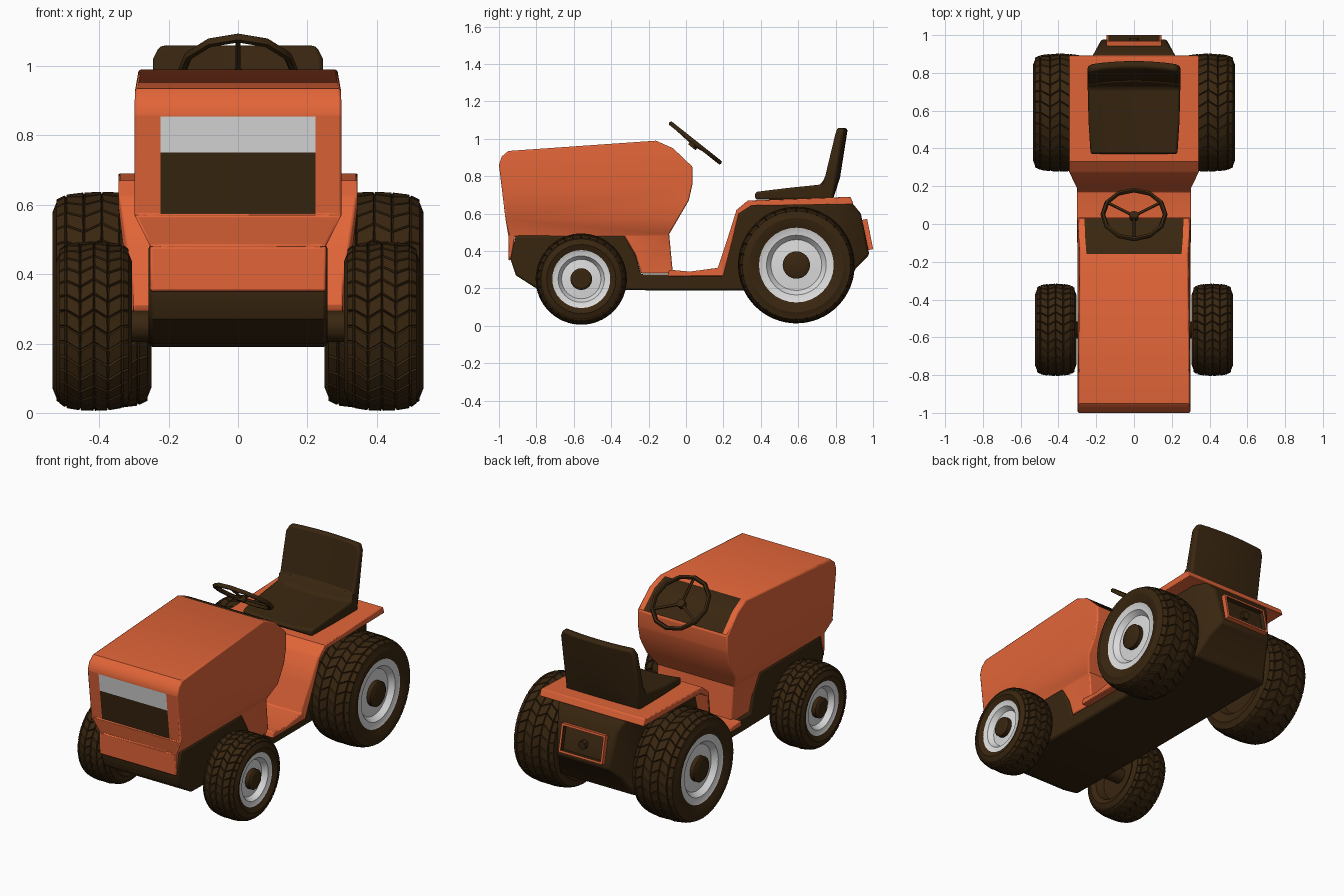
import bpy, bmesh, math
from mathutils import Vector, Matrix

cube = bpy.data.objects.get("Cube")
if cube:
    bpy.data.objects.remove(cube, do_unlink=True)


def material(name, rgb):
    m = bpy.data.materials.new(name)
    m.use_nodes = True
    color = (*rgb, 1)
    m.diffuse_color = color
    m.node_tree.nodes["Principled BSDF"].inputs["Base Color"].default_value = color
    return m


ORANGE = material("orange paint", (0.76, 0.13, 0.04))
DARK = material("dark brown", (0.04, 0.019, 0.005))
SILVER = material("silver white", (0.72, 0.72, 0.72))


def finish(name, bm, mats, bevel=0, angle=35):
    bmesh.ops.recalc_face_normals(bm, faces=bm.faces)
    mesh = bpy.data.meshes.new(name)
    bm.to_mesh(mesh)
    bm.free()
    obj = bpy.data.objects.new(name, mesh)
    bpy.context.collection.objects.link(obj)
    for m in mats:
        mesh.materials.append(m)
    bpy.ops.object.select_all(action="DESELECT")
    obj.select_set(True)
    bpy.context.view_layer.objects.active = obj
    bpy.ops.object.shade_smooth_by_angle(angle=math.radians(angle))
    if bevel:
        mod = obj.modifiers.new("soft edges", "BEVEL")
        mod.width, mod.segments = bevel, 2
        mod.limit_method, mod.angle_limit = "ANGLE", math.radians(40)
    return obj


def slab(profile, width, cuts):
    """Side profile extruded across x, cut along (axis, position), then widened."""
    bm = bmesh.new()
    face = bm.faces.new([bm.verts.new((-1, y, z)) for y, z in profile])
    new = bmesh.ops.extrude_face_region(bm, geom=[face])["geom"]
    bmesh.ops.translate(bm, vec=(2, 0, 0),
                        verts=[v for v in new if isinstance(v, bmesh.types.BMVert)])
    for axis, pos in cuts:
        normal = Vector((axis == "x", axis == "y", axis == "z"))
        bmesh.ops.bisect_plane(bm, geom=bm.verts[:] + bm.edges[:] + bm.faces[:],
                               plane_co=normal * pos, plane_no=normal)
    for v in bm.verts:
        v.co.x *= width(v.co.y, v.co.z)
    return bm


def ramp(t, a, b, va, vb):
    return va + (vb - va) * min(1, max(0, (t - a) / (b - a)))


# Hood with cowl, grille and dashboard panel
bm = slab([(-1, 0.86), (-0.985, 0.905), (-0.95, 0.935), (-0.16, 0.99), (-0.07, 0.95),
           (0.035, 0.85), (0.035, 0.76), (0.015, 0.67), (-0.09, 0.49), (-0.07, 0.28),
           (-0.24, 0.28), (-0.27, 0.38), (-0.33, 0.48), (-0.915, 0.48),
           (-0.935, 0.35), (-0.95, 0.35), (-0.95, 0.48), (-0.965, 0.57)],
          lambda y, z: ramp(z, 0.48, 0.57, 0.253, 0.298) - ramp(z, 0.93, 0.99, 0, 0.012),
          [("z", 0.57), ("z", 0.75), ("z", 0.855), ("z", 0.48),
           ("x", 0.75), ("x", -0.75), ("x", 0.88), ("x", -0.88)])
for f in bm.faces:
    c = f.calc_center_median()
    if c.y < -0.95 and abs(c.x) < 0.2 and 0.57 < c.z < 0.855:
        f.material_index = 1 if c.z < 0.75 else 2
    if c.y > -0.14 and c.z > 0.86 and abs(c.x) < 0.255:
        f.material_index = 1
finish("hood", bm, [ORANGE, DARK, SILVER], 0.02)

# Chassis and rear body
bm = slab([(-0.91, 0.485), (-0.94, 0.36), (-0.91, 0.27), (-0.8, 0.2), (-0.2, 0.19),
           (0.84, 0.19), (0.91, 0.31), (0.98, 0.38), (0.935, 0.6), (0.89, 0.655),
           (0.35, 0.655), (0.28, 0.6), (0.19, 0.275), (-0.24, 0.275), (-0.27, 0.38),
           (-0.33, 0.485)],
          lambda y, z: ramp(y, 0.82, 0.98, 0.258, 0.17),
          [("y", 0.82)])
finish("chassis", bm, [DARK], 0.012)

# Floor pan rising into the fenders
bm = slab([(-0.1, 0.265), (-0.09, 0.3), (0.02, 0.29), (0.17, 0.31), (0.22, 0.46),
           (0.27, 0.62), (0.33, 0.67), (0.88, 0.69), (0.895, 0.65), (0.35, 0.642),
           (0.285, 0.6), (0.25, 0.46), (0.2, 0.265)],
          lambda y, z: ramp(y, 0.19, 0.28, 0.302, 0.345),
          [("y", 0.19), ("y", 0.28)])
finish("fenders_and_floor", bm, [ORANGE], 0.012)

# Seat with hollowed cushion and backrest
bm = slab([(0.37, 0.675), (0.37, 0.72), (0.55, 0.74), (0.72, 0.757), (0.74, 0.79),
           (0.805, 1.06), (0.845, 1.055), (0.785, 0.675)],
          lambda y, z: ramp(z, 1.02, 1.06, 0.245, 0.225) - ramp(y, 0.38, 0.6, 0.015, 0),
          [("x", p) for p in (-0.7, -0.35, 0, 0.35, 0.7)] + [("z", 1.02), ("z", 0.79)])
for v in bm.verts:
    hollow = 1 - (v.co.x / 0.245) ** 2
    if v.co.z > 0.78:
        v.co.y += 0.02 * hollow
    elif v.co.z > 0.7:
        v.co.z -= 0.02 * hollow
finish("seat", bm, [DARK], 0.015)

# Framed rear hitch opening
bm = bmesh.new()
bmesh.ops.create_cube(bm, size=1, matrix=Matrix.Translation((0, 0.965, 0.487))
                      @ Matrix.Rotation(0.2, 4, "X") @ Matrix.Diagonal((0.29, 0.04, 0.165, 1)))
back = max(bm.faces, key=lambda f: f.calc_center_median().y)
bmesh.ops.inset_region(bm, faces=[back], thickness=0.018)
back.material_index = 1
for f in bmesh.ops.inset_region(bm, faces=[back], thickness=0.002, depth=-0.03)["faces"]:
    f.material_index = 1
finish("rear_hitch_frame", bm, [ORANGE, DARK])


def rod(bm, a, b, radius, sides=8):
    a, b = Vector(a), Vector(b)
    turn = (b - a).to_track_quat("Z", "Y").to_matrix().to_4x4()
    bmesh.ops.create_cone(bm, cap_ends=True, segments=sides, radius1=radius, radius2=radius,
                          depth=(b - a).length, matrix=Matrix.Translation((a + b) / 2) @ turn)


# Hitch pin
bm = bmesh.new()
rod(bm, (0, 0.95, 0.48), (0, 0.985, 0.48), 0.025)
finish("hitch_pin", bm, [DARK])

# Steering wheel: rim, hub and spokes built flat, then tilted
bm = bmesh.new()
segs, tube = 12, 6
grid = []
for i in range(segs):
    a = math.tau * i / segs
    ring = []
    for j in range(tube):
        b = math.tau * j / tube
        r = 0.165 + 0.013 * math.cos(b)
        ring.append(bm.verts.new((r * math.cos(a), r * math.sin(a), 0.013 * math.sin(b))))
    grid.append(ring)
for i in range(segs):
    n = (i + 1) % segs
    for j in range(tube):
        k = (j + 1) % tube
        bm.faces.new((grid[i][j], grid[n][j], grid[n][k], grid[i][k]))
for deg in (-90, 30, 150):
    a = math.radians(deg)
    rod(bm, (0, 0, -0.012), (0.165 * math.cos(a), 0.165 * math.sin(a), 0), 0.008, 6)
rod(bm, (0, 0, -0.03), (0, 0, 0), 0.025)
bmesh.ops.transform(bm, verts=bm.verts, matrix=Matrix.Translation((0, 0.05, 0.978))
                    @ Matrix.Rotation(-0.67, 4, "X"))
finish("steering_wheel", bm, [DARK], 0, 60)


def wheel(name, side, y, z, x0, x1, radius, rim, hub, segs=32):
    """Lathe of (radius, x, colour) rings, with raised tread blocks."""
    w = x1 - x0
    rings = [(hub, x0 + 0.06, 0), (rim * 0.9, x0 + 0.06, 0), (rim, x0 + 0.015, 0),
             (radius - 0.06, x0, 0), (radius - 0.03, x0 + 0.012, 0)]
    tread = [(radius - (0.016 if i in (0, 4) else 0.008), x0 + w * (0.14 + 0.18 * i), 0)
             for i in range(5)]
    rings += tread + [(radius - 0.03, x1 - 0.012, 0), (radius - 0.06, x1, 0),
                      (rim + 0.012, x1 - 0.008, 0), (rim, x1 - 0.015, 1),
                      (rim * 0.8, x1 - 0.02, 1), (rim * 0.68, x1 - 0.05, 1),
                      (hub, x1 - 0.045, 0), (hub, x1 - 0.02, 0), (hub * 0.8, x1 - 0.012, 0)]
    bm = bmesh.new()
    loops = []
    for k, (r, x, _) in enumerate(rings):
        skew = 0.5 if k in (6, 8) else 0
        loops.append([bm.verts.new((side * x, y + r * math.cos(math.tau * (i + skew) / segs),
                                    z + r * math.sin(math.tau * (i + skew) / segs)))
                      for i in range(segs)])
    blocks = []
    for k in range(len(rings) - 1):
        for i in range(segs):
            n = (i + 1) % segs
            f = bm.faces.new((loops[k][i], loops[k][n], loops[k + 1][n], loops[k + 1][i]))
            f.material_index = rings[k][2]
            if 4 <= k <= 9:
                blocks.append(f)
    bm.faces.new(loops[0])
    bm.faces.new(loops[-1])
    bmesh.ops.recalc_face_normals(bm, faces=bm.faces)
    bmesh.ops.inset_individual(bm, faces=blocks, thickness=0.004, depth=0.007)
    finish(name, bm, [DARK, SILVER], 0, 30)


# Wheels and axles
for side, label in ((1, "left"), (-1, "right")):
    wheel("front_wheel_" + label, side, -0.56, 0.25, 0.305, 0.525, 0.245, 0.155, 0.058)
    wheel("rear_wheel_" + label, side, 0.59, 0.325, 0.25, 0.535, 0.313, 0.2, 0.073)
for label, y, z, reach in (("front", -0.56, 0.25, 0.37), ("rear", 0.59, 0.325, 0.32)):
    bm = bmesh.new()
    rod(bm, (-reach, y, z), (reach, y, z), 0.045, 12)
    finish(label + "_axle", bm, [DARK])
